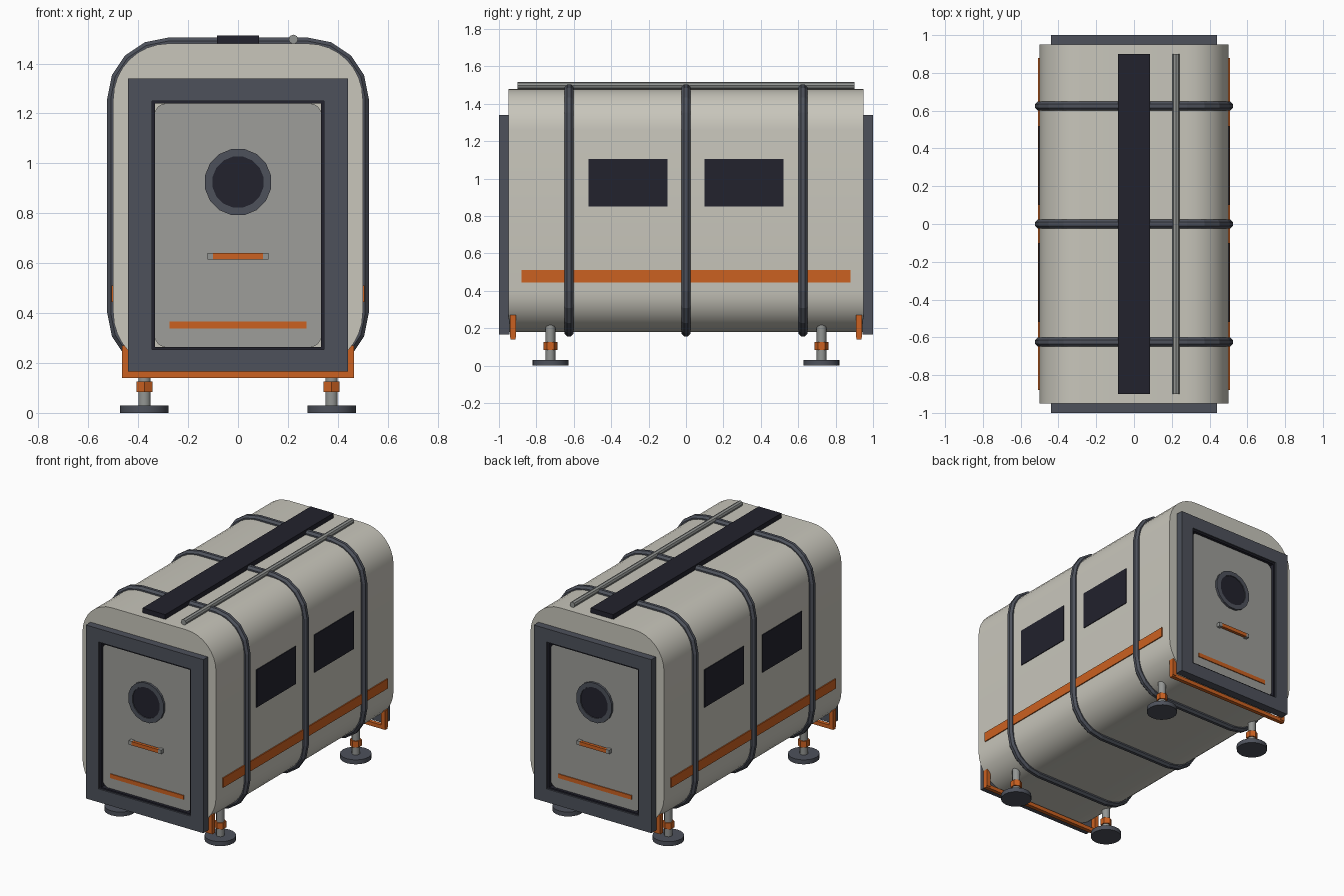
import bpy, bmesh, math
from mathutils import Matrix, Vector

cube = bpy.data.objects.get("Cube")
if cube:
    bpy.data.objects.remove(cube, do_unlink=True)


def material(name, rgb):
    m = bpy.data.materials.new(name)
    m.use_nodes = True
    m.diffuse_color = (*rgb, 1)
    bsdf = next(n for n in m.node_tree.nodes if n.type == 'BSDF_PRINCIPLED')
    bsdf.inputs["Base Color"].default_value = (*rgb, 1)
    return m


SHELL = material("warm white shell", (.58, .565, .5))
SLATE = material("slate grey", (.075, .083, .105))
ORANGE = material("safety orange", (.6, .12, .015))
DARK = material("dark glass", (.016, .016, .026))
DOOR = material("door grey", (.34, .34, .32))
METAL = material("bare metal", (.29, .3, .29))


def finish(name, bm, mat, smooth=None):
    bmesh.ops.recalc_face_normals(bm, faces=bm.faces)
    me = bpy.data.meshes.new(name)
    bm.to_mesh(me)
    bm.free()
    me.materials.append(mat)
    ob = bpy.data.objects.new(name, me)
    bpy.context.collection.objects.link(ob)
    if smooth:
        bpy.ops.object.select_all(action='DESELECT')
        ob.select_set(True)
        bpy.context.view_layer.objects.active = ob
        bpy.ops.object.shade_smooth_by_angle(angle=math.radians(smooth))
    return ob


def box(name, x, y, z, mat):
    """Box from (min, max) pairs."""
    bm = bmesh.new()
    bmesh.ops.create_cube(bm, size=1)
    for v in bm.verts:
        v.co = [(a + b) / 2 + c * (b - a) for (a, b), c in zip((x, y, z), v.co)]
    return finish(name, bm, mat)


def cylinder(name, centre, radius, length, sides, mat, axis='Z', smooth=None):
    bm = bmesh.new()
    rot = {'Z': Matrix(), 'Y': Matrix.Rotation(math.pi / 2, 4, 'X'),
           'X': Matrix.Rotation(math.pi / 2, 4, 'Y')}[axis]
    bmesh.ops.create_cone(bm, cap_ends=True, segments=sides, radius1=radius,
                          radius2=radius, depth=length,
                          matrix=Matrix.Translation(centre) @ rot)
    return finish(name, bm, mat, smooth)


def rounded(hx, hz, r, y, zc, seg):
    """Rounded rectangle loop in the xz plane."""
    pts = []
    for q, (sx, sz) in enumerate(((1, 1), (-1, 1), (-1, -1), (1, -1))):
        for i in range(seg + 1):
            a = (q + i / seg) * math.pi / 2
            pts.append(Vector((sx * (hx - r) + r * math.cos(a), y,
                               zc + sz * (hz - r) + r * math.sin(a))))
    return pts


def rect(hx, z0, z1, y):
    return [Vector(p) for p in ((hx, y, z0), (hx, y, z1), (-hx, y, z1), (-hx, y, z0))]


def circle(r, y, zc, sides):
    return [Vector((r * math.cos(a), y, zc + r * math.sin(a)))
            for a in ((i + .5) * math.tau / sides for i in range(sides))]


def loft(name, loops, mat, closed=False, smooth=None):
    """Skin successive loops; close into a ring or cap both ends."""
    bm = bmesh.new()
    rows = [[bm.verts.new(p) for p in loop] for loop in loops]
    n = len(rows[0])
    pairs = list(zip(rows, rows[1:]))
    if closed:
        pairs.append((rows[-1], rows[0]))
    else:
        bm.faces.new(rows[0])
        bm.faces.new(rows[-1])
    for a, b in pairs:
        for i in range(n):
            j = (i + 1) % n
            bm.faces.new((a[i], a[j], b[j], b[i]))
    return finish(name, bm, mat, smooth)


# Main shell
HX, HZ, R, ZC = .5, .65, .22, .83
loft("shell", [rounded(HX, HZ, R, y, ZC, 8) for y in (-.95, .95)], SHELL, smooth=30)

# Hoop ribs wrapped round the shell
for name, y in (("front", -.625), ("middle", 0), ("back", .625)):
    loops = []
    for k in range(8):
        a = (k + .5) * math.tau / 8
        d, w = .026 * math.cos(a), .026 * math.sin(a)
        loops.append(rounded(HX + d, HZ + d, R + d, y + w, ZC, 4))
    loft(name + "_rib", loops, SLATE, closed=True)

# Roof panel and rail
box("roof_panel", (-.085, .085), (-.9, .9), (1.47, 1.512), DARK)
cylinder("roof_rail", (.222, 0, 1.497), .019, 1.8, 8, METAL, 'Y')

# Side windows and stripes
for side, s in (("left", 1), ("right", -1)):
    box(side + "_stripe", sorted((s * .499, s * .507)), (-.88, .88), (.445, .51), ORANGE)
    for end, e in (("front", -1), ("back", 1)):
        box(f"{side}_{end}_window", sorted((s * .498, s * .505)),
            sorted((e * .1, e * .52)), (.85, 1.105), DARK)

for end, e in (("front", -1), ("back", 1)):
    def span(a, b):
        return sorted((e * a, e * b))

    # Door frame and its dark seal
    loft(end + "_door_frame", [rect(.44, .165, 1.34, e * .945), rect(.44, .165, 1.34, e),
                               rect(.345, .255, 1.25, e), rect(.345, .255, 1.25, e * .945)],
         SLATE, closed=True)
    loft(end + "_door_seal", [rect(.346, .254, 1.251, e * .945), rect(.346, .254, 1.251, e * .99),
                              rect(.333, .265, 1.239, e * .99), rect(.333, .265, 1.239, e * .945)],
         DARK, closed=True)

    # Door leaf with porthole, stripe and handle
    loft(end + "_door", [rounded(.334, .488, .045, e * y, .752, 4) for y in (.945, .97)], DOOR)
    loft(end + "_porthole_rim", [circle(.135, e * .965, .925, 16), circle(.135, e * .985, .925, 16),
                                 circle(.104, e * .985, .925, 16), circle(.104, e * .965, .925, 16)],
         SLATE, closed=True)
    loft(end + "_porthole_glass", [circle(.106, e * y, .925, 16) for y in (.965, .979)], DARK)
    box(end + "_door_stripe", (-.275, .275), span(.968, .976), (.338, .366), ORANGE)
    box(end + "_handle_bar", (-.1, .1), span(.978, .998), (.615, .64), ORANGE)
    for side, s in (("left", 1), ("right", -1)):
        box(f"{end}_{side}_handle_mount", sorted((s * .098, s * .122)),
            span(.965, .997), (.614, .641), METAL)

    # Orange bumper under each end
    box(end + "_bumper", (-.465, .465), span(.912, .938), (.14, .166), ORANGE)
    for side, s in (("left", 1), ("right", -1)):
        box(f"{end}_{side}_bumper_post", sorted((s * .435, s * .465)),
            span(.908, .942), (.15, .27), ORANGE)

        # Levelling feet
        x, y = s * .375, e * .725
        leg = f"{end}_{side}_"
        cylinder(leg + "foot_pad", (x, y, .015), .097, .03, 20, SLATE, smooth=30)
        cylinder(leg + "leg", (x, y, .14), .026, .24, 10, METAL, smooth=40)
        cylinder(leg + "leg_collar", (x, y, .105), .037, .042, 6, ORANGE)
